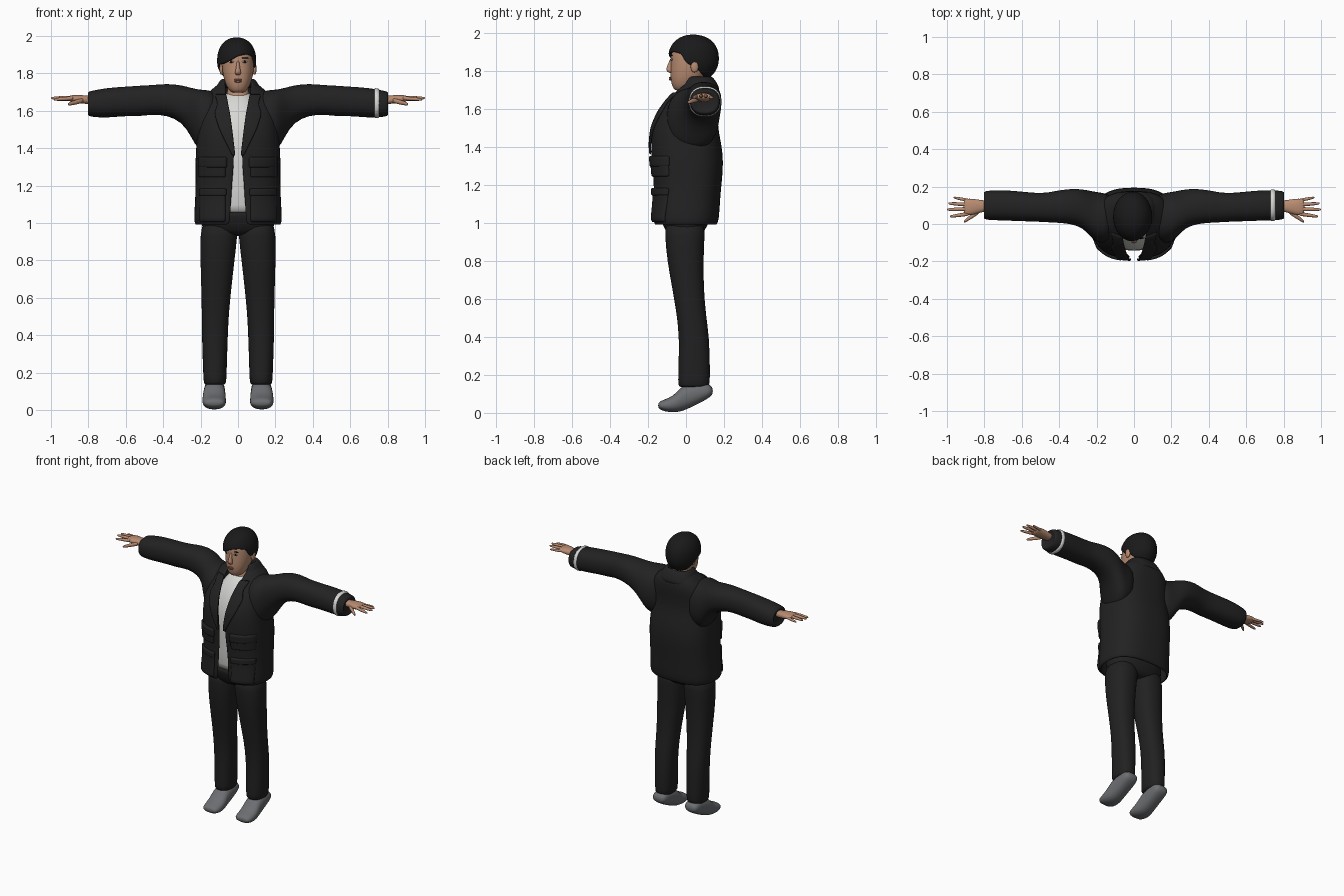
import bpy, bmesh, math
from mathutils import Vector


def material(name, r, g, b):
    m = bpy.data.materials.new(name)
    m.diffuse_color = (r, g, b, 1)
    return m


JACKET = material("jacket black", .016, .016, .016)
PANTS = material("trouser black", .015, .015, .016)
HAIR = material("hair black", .010, .010, .011)
SKIN = material("skin", .48, .26, .165)
SHIRT = material("shirt white", .68, .68, .66)
SHOE = material("shoe grey", .15, .155, .165)
LIPS = material("lip brown", .30, .12, .09)


def make(name, verts, faces, mat, mirror=False, thick=0, subsurf=1):
    bm = bmesh.new()
    vs = [bm.verts.new(v) for v in verts]
    for f in faces:
        bm.faces.new([vs[i] for i in f])
    bmesh.ops.recalc_face_normals(bm, faces=bm.faces)
    me = bpy.data.meshes.new(name)
    bm.to_mesh(me)
    bm.free()
    me.materials.append(mat)
    me.polygons.foreach_set("use_smooth", [True] * len(me.polygons))
    ob = bpy.data.objects.new(name, me)
    bpy.context.collection.objects.link(ob)
    if mirror:
        ob.modifiers.new("mirror", "MIRROR").use_mirror_merge = False
    if thick:
        s = ob.modifiers.new("solid", "SOLIDIFY")
        s.thickness, s.offset = thick, 0
    if subsurf:
        s = ob.modifiers.new("smooth", "SUBSURF")
        s.levels = s.render_levels = subsurf
    return ob


def spow(v, e):
    return math.copysign(abs(v) ** e, v)


def grid_faces(rows, cols, wrap):
    return [(r * cols + c, r * cols + (c + 1) % cols,
             (r + 1) * cols + (c + 1) % cols, (r + 1) * cols + c)
            for r in range(rows - 1) for c in range(cols if wrap else cols - 1)]


def loft(name, rings, axis, mat, mirror=False, p=2.3, n=20):
    """Closed tube; each ring is (position, u min, u max, v min, v max)."""
    verts = []
    for t, u0, u1, v0, v1 in rings:
        for i in range(n):
            a = math.tau * i / n
            u = (u0 + u1) / 2 + (u1 - u0) / 2 * spow(math.cos(a), 2 / p)
            v = (v0 + v1) / 2 + (v1 - v0) / 2 * spow(math.sin(a), 2 / p)
            verts.append({"x": (t, u, v), "y": (u, t, v), "z": (u, v, t)}[axis])
    k = len(rings)
    faces = grid_faces(k, n, True)
    faces += [tuple(range(n)), tuple(range((k - 1) * n, k * n))]
    return make(name, verts, faces, mat, mirror)


def lerp(table, t):
    """Interpolate rows of a table sorted by first entry."""
    if t <= table[0][0]:
        return table[0]
    for a, b in zip(table, table[1:]):
        if t <= b[0]:
            f = (t - a[0]) / (b[0] - a[0])
            return tuple(x + (y - x) * f for x, y in zip(a, b))
    return table[-1]


# Jacket body: z, half width, front y, back y, half opening
P = 2.6
BODY = [(.99, .222, -.16, .155, .045), (1.02, .23, -.172, .168, .042),
        (1.12, .222, -.163, .172, .035), (1.22, .22, -.165, .182, .03),
        (1.32, .222, -.174, .191, .02), (1.42, .216, -.18, .18, .02),
        (1.50, .21, -.172, .16, .033), (1.58, .205, -.14, .163, .047),
        (1.65, .19, -.092, .172, .058), (1.70, .15, -.045, .168, .065),
        (1.73, .108, -.005, .152, .068), (1.755, .088, .012, .135, .065)]


def shell(name, rings, mat, n=40):
    verts = []
    for z, w, yf, yb, gap in rings:
        a0 = math.asin((gap / w) ** (P / 2))
        for i in range(n + 1):
            a = a0 + (math.tau - 2 * a0) * i / n
            verts.append((w * spow(math.sin(a), 2 / P),
                          (yf + yb) / 2 - (yb - yf) / 2 * spow(math.cos(a), 2 / P), z))
    return make(name, verts, grid_faces(len(rings), n + 1, False), mat, thick=.014)


shell("jacket_body", BODY, JACKET)
shell("jacket_collar", [(1.69, .128, -.045, .172, .085), (1.72, .115, -.02, .166, .075),
                        (1.765, .088, .005, .138, .066), (1.77, .078, .012, .126, .062),
                        (1.72, .078, .012, .12, .06)], JACKET)


def front_y(x, z):
    _, w, yf, yb, _ = lerp(BODY, z)
    return (yf + yb) / 2 - (yb - yf) / 2 * max(0, 1 - abs(x / w) ** P) ** (1 / P)


def patch(name, edges, off, thick, rows=10, cols=7):
    """Panel following the jacket front; edges are (z, inner x, outer x)."""
    verts = []
    for r in range(rows):
        z = edges[0][0] + (edges[-1][0] - edges[0][0]) * r / (rows - 1)
        _, x0, x1 = lerp(edges, z)
        for c in range(cols):
            x = x0 + (x1 - x0) * c / (cols - 1)
            verts.append((x, front_y(x, z) - off, z))
    return make(name, verts, grid_faces(rows, cols, False), JACKET, True, thick)


patch("lapel", [(1.36, .014, .03), (1.5, .03, .10), (1.6, .044, .132),
                (1.625, .05, .105), (1.69, .062, .125)], .012, .012, 14)
patch("lower_pocket", [(1.005, .065, .205), (1.165, .065, .205)], .008, .022)
patch("lower_pocket_flap", [(1.145, .06, .208), (1.185, .06, .208)], .014, .022, 5)
patch("chest_pocket", [(1.245, .065, .208), (1.33, .065, .208)], .008, .024)
patch("chest_pocket_flap", [(1.295, .058, .211), (1.355, .058, .211)], .012, .024, 5)

# Sleeves
ARM = [(.10, -.09, .155, 1.42, 1.708), (.17, -.11, .168, 1.38, 1.712),
       (.215, -.09, .175, 1.39, 1.717), (.25, -.045, .182, 1.46, 1.724),
       (.30, -.008, .19, 1.54, 1.738), (.38, .005, .186, 1.575, 1.747),
       (.46, .008, .168, 1.58, 1.738), (.52, .012, .166, 1.57, 1.736),
       (.60, .014, .174, 1.572, 1.73), (.70, .018, .183, 1.562, 1.724),
       (.77, .02, .18, 1.565, 1.71), (.80, .024, .176, 1.572, 1.704),
       (.806, .035, .165, 1.585, 1.693), (.79, .05, .15, 1.6, 1.68)]
loft("sleeve", ARM, "x", JACKET, True)
loft("arm_band", [(.728, .022, .178, 1.566, 1.716), (.73, .014, .186, 1.558, 1.724),
                  (.755, .014, .186, 1.56, 1.72), (.757, .022, .178, 1.568, 1.712)],
     "x", SHIRT)

# Shirt under the jacket
loft("shirt", [(1.045, -.17, .17, -.125, .12), (1.06, -.18, .18, -.138, .13),
               (1.3, -.18, .18, -.145, .14), (1.45, -.17, .17, -.145, .13),
               (1.56, -.15, .15, -.11, .13), (1.64, -.11, .11, -.062, .13),
               (1.68, -.075, .075, -.02, .12), (1.70, -.065, .065, .0, .11)],
     "z", SHIRT)

# Trousers
loft("trouser_hips", [(.93, -.14, .14, -.08, .08), (.96, -.195, .195, -.112, .10),
                      (1.02, -.2, .2, -.135, .13), (1.055, -.195, .195, -.142, .13),
                      (1.065, -.17, .17, -.12, .11)], "z", PANTS)
loft("trouser_leg", [(.135, .075, .175, -.03, .11), (.14, .062, .184, -.043, .125),
                     (.2, .06, .187, -.042, .128), (.4, .054, .194, -.036, .124),
                     (.52, .048, .194, -.05, .105), (.65, .035, .197, -.072, .095),
                     (.8, .018, .202, -.10, .092), (.94, .001, .203, -.113, .1),
                     (1.02, .0, .19, -.11, .1)], "z", PANTS, True)

# Shoes, heels raised
loft("shoe", [(-.147, .09, .165, .03, .05), (-.135, .07, .183, .013, .064),
              (-.09, .063, .191, .003, .078), (-.05, .064, .191, .003, .105),
              (-.02, .066, .188, .008, .145), (.03, .068, .184, .03, .16),
              (.09, .07, .18, .06, .165), (.125, .075, .176, .082, .15),
              (.142, .095, .157, .10, .13)], "y", SHOE, True)

# Hands: palm, then tapered fingers
loft("palm", [(.77, .07, .125, 1.635, 1.68), (.82, .062, .128, 1.637, 1.682),
              (.86, .048, .136, 1.642, 1.687), (.90, .046, .136, 1.65, 1.682),
              (.912, .055, .13, 1.657, 1.676)], "x", SKIN, True)


def finger(name, base, tip, r):
    b, t = Vector(base), Vector(tip)
    rings = []
    for f, s in ((0, .9), (.15, 1), (.5, .95), (.85, .75), (.97, .5), (1, .2)):
        c = b.lerp(t, f)
        rings.append((c.x, c.y - r * s, c.y + r * s, c.z - r * s, c.z + r * s))
    loft(name, rings, "x", SKIN, True, 2, 10)


finger("index_finger", (.88, .055, 1.668), (.985, .04, 1.66), .011)
finger("middle_finger", (.88, .08, 1.67), (1.0, .077, 1.668), .0115)
finger("ring_finger", (.88, .103, 1.668), (.993, .11, 1.668), .011)
finger("little_finger", (.88, .125, 1.663), (.965, .142, 1.66), .0095)
finger("thumb", (.825, .07, 1.657), (.91, .012, 1.635), .014)

# Neck and head
loft("neck", [(1.62, -.07, .07, -.03, .11), (1.67, -.065, .065, -.025, .11),
              (1.71, -.055, .055, -.005, .1), (1.80, -.055, .055, 0, .1)], "z", SKIN)
loft("head", [(1.697, -.025, .025, -.048, .0), (1.703, -.042, .042, -.064, .03),
              (1.73, -.062, .062, -.077, .07), (1.77, -.077, .077, -.083, .10),
              (1.82, -.086, .086, -.082, .13), (1.87, -.087, .087, -.08, .148),
              (1.92, -.082, .082, -.078, .145), (1.955, -.06, .06, -.05, .11),
              (1.97, -.03, .03, -.01, .07)], "z", SKIN, p=2.2)
loft("nose", [(1.79, -.01, .01, -.088, -.07), (1.80, -.018, .018, -.102, -.07),
              (1.812, -.015, .015, -.107, -.07), (1.84, -.009, .009, -.094, -.07),
              (1.87, -.007, .007, -.082, -.07)], "z", SKIN, n=12)


def blob(name, pos, size, mat, mirror=False):
    n, rings = 12, []
    for k in range(1, 8):
        a = math.pi * k / 8
        s, c = math.sin(a), -math.cos(a)
        rings.append((pos[2] + size[2] * c, pos[0] - size[0] * s, pos[0] + size[0] * s,
                      pos[1] - size[1] * s, pos[1] + size[1] * s))
    return loft(name, rings, "z", mat, mirror, 2, n)


blob("ear", (.088, .045, 1.825), (.012, .022, .034), SKIN, True)
blob("eye_white", (.036, -.0745, 1.862), (.015, .005, .006), SHIRT, True)
blob("iris", (.036, -.078, 1.862), (.007, .004, .007), HAIR, True)
blob("eyebrow", (.038, -.0745, 1.882), (.02, .005, .0035), HAIR, True)
blob("upper_lip", (0, -.083, 1.766), (.024, .007, .005), LIPS)
blob("lower_lip", (0, -.082, 1.757), (.02, .008, .006), LIPS)

# Hair: cap from the crown to a swept hairline (angle from front toward +x, bottom z)
LINE = [(-180, 1.755), (-140, 1.762), (-112, 1.79), (-95, 1.825), (-75, 1.845),
        (-45, 1.85), (-20, 1.868), (5, 1.893), (35, 1.902), (60, 1.89), (72, 1.84),
        (92, 1.825), (112, 1.79), (140, 1.762), (180, 1.755)]
C, R, N, ROWS = Vector((-.007, .04, 1.868)), Vector((.098, .127, .118)), 48, 14
verts = []
for r in range(ROWS):
    for i in range(N):
        deg = -180 + 360 * i / N
        a = math.radians(deg)
        end = math.acos(max(-.97, (lerp(LINE, deg)[1] - C.z) / R.z))
        th = .04 + (end - .04) * r / (ROWS - 1)
        c = math.cos(th)
        s = (1 - abs(c) ** 2.2) ** (1 / 2.2)
        verts.append((C.x + R.x * s * math.sin(a), C.y - R.y * s * math.cos(a), C.z + R.z * c))
make("hair", verts, grid_faces(ROWS, N, True) + [tuple(range(N))], HAIR, thick=.014)
